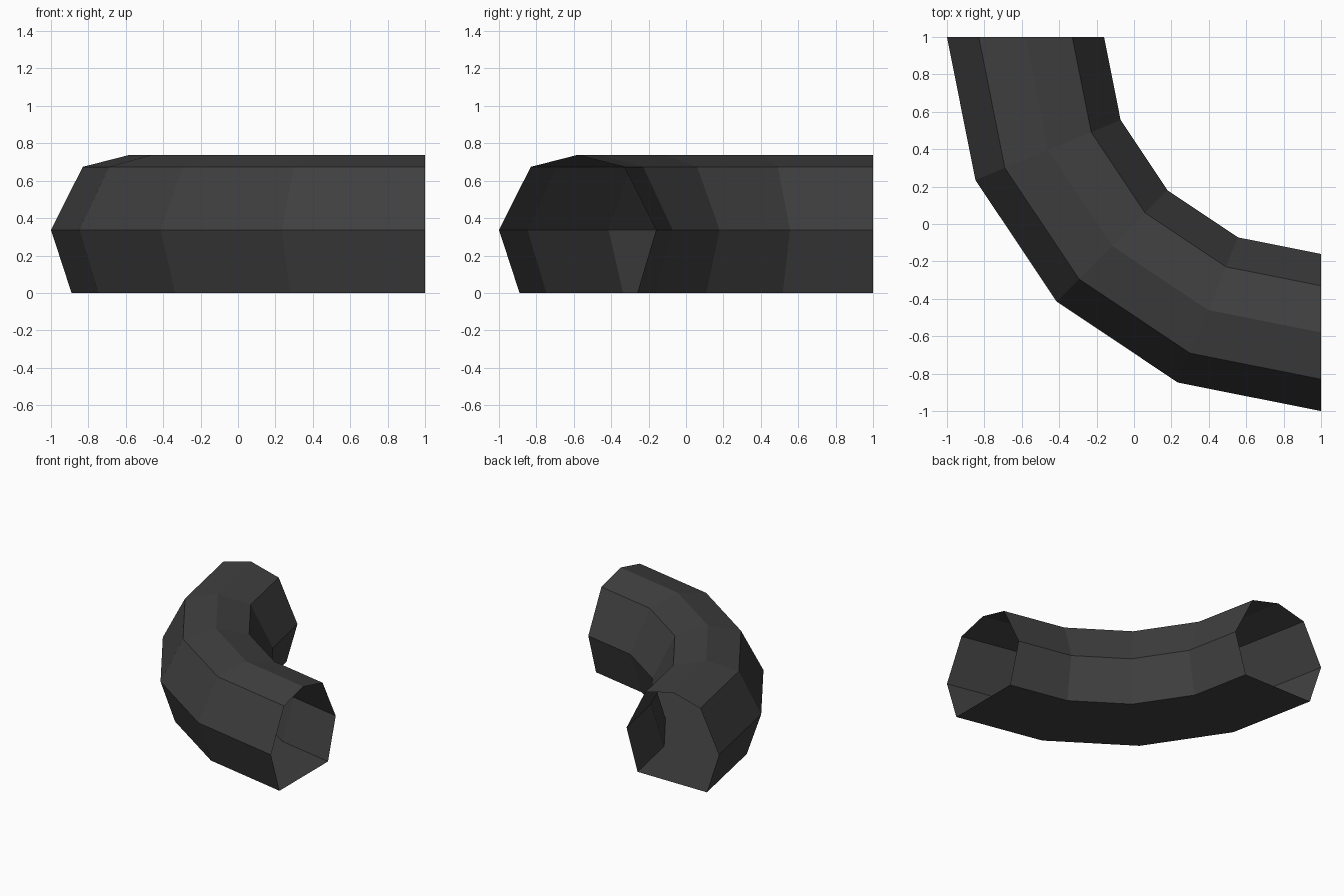
import bpy, bmesh, math
from mathutils import Vector

cube = bpy.data.objects.get("Cube")
if cube:
    bpy.data.objects.remove(cube, do_unlink=True)

# Single dark grey finish
grey = bpy.data.materials.new("dark grey")
grey.use_nodes = True
colour = (0.05, 0.05, 0.05, 1)
grey.diffuse_color = colour
bsdf = next(n for n in grey.node_tree.nodes if n.type == 'BSDF_PRINCIPLED')
bsdf.inputs["Base Color"].default_value = colour
bsdf.inputs["Roughness"].default_value = 0.8

# Seven-sided cross-section as (radius from bend centre, height)
PROFILE = [(2.0, 0.337), (1.83, 0.674), (1.58, 0.738), (1.33, 0.674),
           (1.16, 0.337), (1.26, 0), (1.89, 0)]
CENTRE = Vector((1, 1, 0))

# Quarter-turn hollow tube, open at both ends
bm = bmesh.new()
ring = [bm.verts.new(CENTRE + Vector((-r, 0, z))) for r, z in PROFILE]
edges = [bm.edges.new((v, ring[(i + 1) % len(ring)])) for i, v in enumerate(ring)]
bmesh.ops.spin(bm, geom=ring + edges, cent=CENTRE, axis=(0, 0, 1),
               angle=math.pi / 2, steps=4)
bmesh.ops.recalc_face_normals(bm, faces=bm.faces[:])

# Make sure the shell faces outwards: the floor must look down
bm.normal_update()
floor = min(bm.faces, key=lambda f: f.calc_center_median().z)
if floor.normal.z > 0:
    bmesh.ops.reverse_faces(bm, faces=bm.faces[:])

mesh = bpy.data.meshes.new("curved_tube")
bm.to_mesh(mesh)
bm.free()
mesh.materials.append(grey)
bpy.context.collection.objects.link(bpy.data.objects.new("curved_tube", mesh))
